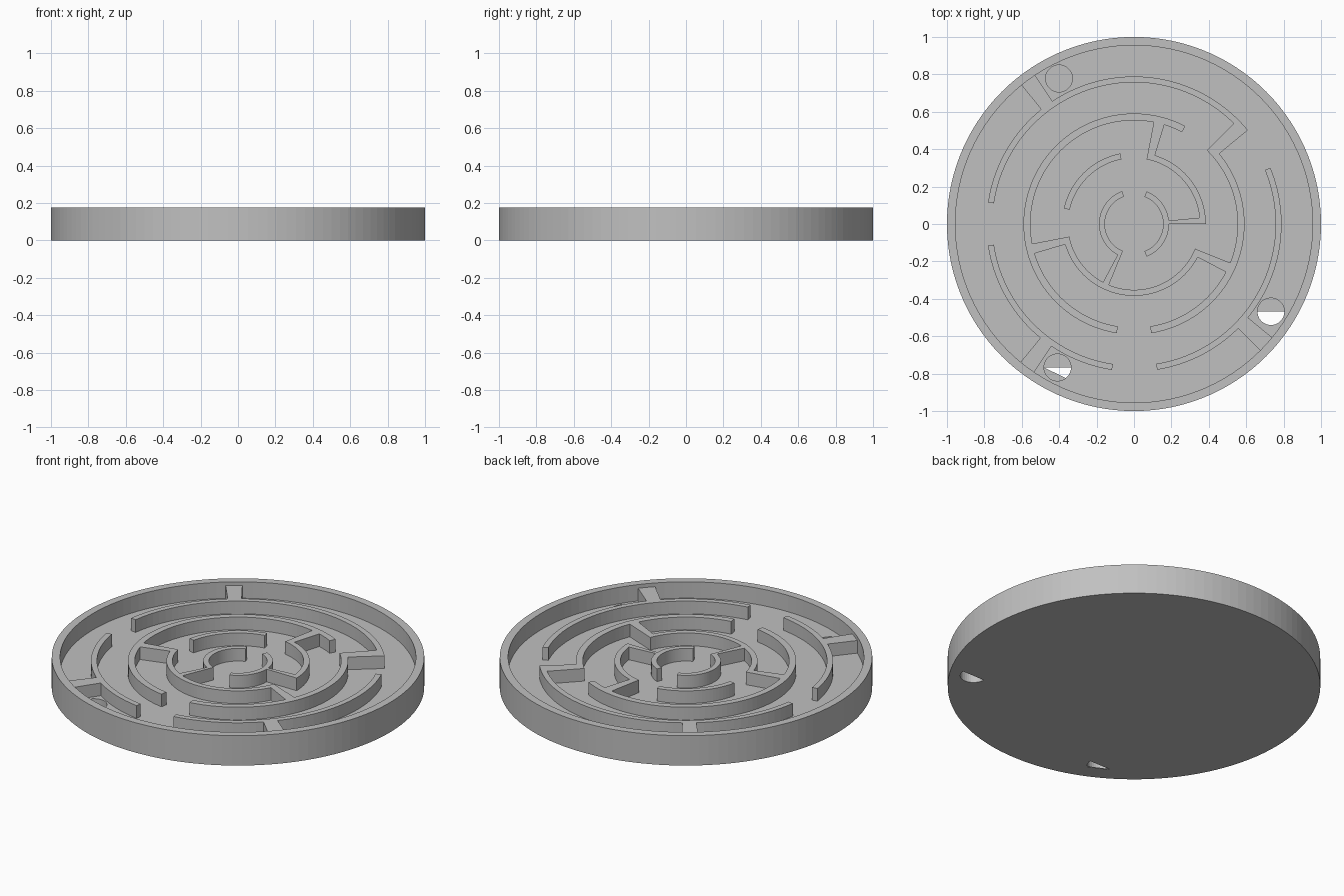
import bpy, bmesh
from math import cos, sin, radians, pi

cube = bpy.data.objects.get("Cube")
if cube:
    bpy.data.objects.remove(cube)

FLOOR, WALL, RIM = 0.08, 0.155, 0.177
SEGMENTS = 120

grey = bpy.data.materials.new("plain grey")
grey.use_nodes = True
grey.diffuse_color = (0.53, 0.53, 0.53, 1)
grey.node_tree.nodes["Principled BSDF"].inputs["Base Color"].default_value = grey.diffuse_color


def finish(bm, name):
    bmesh.ops.recalc_face_normals(bm, faces=bm.faces)
    mesh = bpy.data.meshes.new(name)
    bm.to_mesh(mesh)
    bm.free()
    mesh.materials.append(grey)
    obj = bpy.data.objects.new(name, mesh)
    bpy.context.collection.objects.link(obj)
    return obj


def extrude(bm, height):
    result = bmesh.ops.extrude_face_region(bm, geom=bm.faces[:], use_keep_orig=True)
    top = [v for v in result["geom"] if isinstance(v, bmesh.types.BMVert)]
    bmesh.ops.translate(bm, verts=top, vec=(0, 0, height))


def disc_part(name, centre, radius, start, end, z0, z1):
    """Upright prism over a circle or a circular segment."""
    steps = max(8, int((end - start) / 10))
    count = steps if end - start >= 360 else steps + 1
    bm = bmesh.new()
    verts = []
    for i in range(count):
        a = radians(start + (end - start) * i / steps)
        verts.append(bm.verts.new((centre[0] + radius * cos(a), centre[1] + radius * sin(a), z0)))
    bm.faces.new(verts)
    extrude(bm, z1 - z0)
    return finish(bm, name)


# Round tray: floor and raised rim turned from one profile
bm = bmesh.new()
profile = [(0, 0), (1, 0), (1, RIM), (0.955, RIM), (0.955, FLOOR), (0, FLOOR)]
points = [bm.verts.new((r, 0, z)) for r, z in profile]
edges = [bm.edges.new(pair) for pair in zip(points, points[1:])]
bmesh.ops.spin(bm, geom=points + edges, cent=(0, 0, 0), axis=(0, 0, 1),
               angle=2 * pi, steps=SEGMENTS, use_merge=True)
bmesh.ops.remove_doubles(bm, verts=bm.verts, dist=0.0001)
tray = finish(bm, "tray")

# Three round holes in the floor, each beside a gate of the outer lane
holes = [(0.732, -0.468), (-0.409, -0.767), (-0.401, 0.778)]
for centre in holes:
    cutter = disc_part("hole_cutter", centre, 0.072, 0, 360, -0.1, 0.3)
    cutter.hide_render = True
    mod = tray.modifiers.new("hole", "BOOLEAN")
    mod.operation = "DIFFERENCE"
    mod.solver = "EXACT"
    mod.object = cutter
    bpy.context.view_layer.objects.active = tray
    bpy.ops.object.modifier_apply(modifier=mod.name)
    bpy.data.objects.remove(cutter)

# Thin skins that close parts of the holes at the underside
for hole, start, end in [(0, 0, 180), (1, 0, 180), (1, 180, 308), (2, 0, 360)]:
    disc_part("hole_skin", holes[hole], 0.0725, start, end, 0, 0.004)

# Maze walls: cells of a polar grid, (inner ring edge, outer ring edge, start, end)
radii = [0.156, 0.187, 0.352, 0.384, 0.554, 0.591, 0.757, 0.789, 0.965]
arcs = [
    (0, 1, 110, 247.6), (0, 1, 291, 429),
    (2, 3, 101, 167.5), (2, 3, 0, 79), (2, 3, 191, 338),
    (4, 5, 62.4, 261), (4, 5, 279, 405.2),
    (6, 7, 39.5, 171.6), (6, 7, 188.4, 261.4), (6, 7, 279, 382.4),
]
spokes = [
    (1, 2, 0, 5.5), (1, 2, 242, 247.6),
    (3, 4, 73, 79), (3, 4, 191, 196.5), (3, 4, 332.4, 338),
    (5, 6, 39.5, 45.2),
    (7, 8, 123.6, 129), (7, 8, 230.6, 236), (7, 8, 315, 320.6),
]
walls = arcs + spokes
ends = {round(a % 360, 2) for w in walls for a in w[2:]}
regular = {a for a in range(0, 360, 3) if all(abs(a - e) > 0.8 for e in ends)}
angles = sorted(ends | regular)

bm = bmesh.new()
grid = [[bm.verts.new((r * cos(radians(a)), r * sin(radians(a)), FLOOR - 0.01))
         for a in angles] for r in radii]
for j, a in enumerate(angles):
    k = (j + 1) % len(angles)
    middle = (a + (angles[k] if k else 360 + angles[0])) / 2
    for inner, outer, start, end in walls:
        if start < middle < end or start < middle + 360 < end:
            bm.faces.new((grid[inner][j], grid[outer][j], grid[outer][k], grid[inner][k]))
bmesh.ops.delete(bm, geom=[v for v in bm.verts if not v.link_faces], context="VERTS")
extrude(bm, WALL - FLOOR + 0.01)
finish(bm, "maze_walls")
